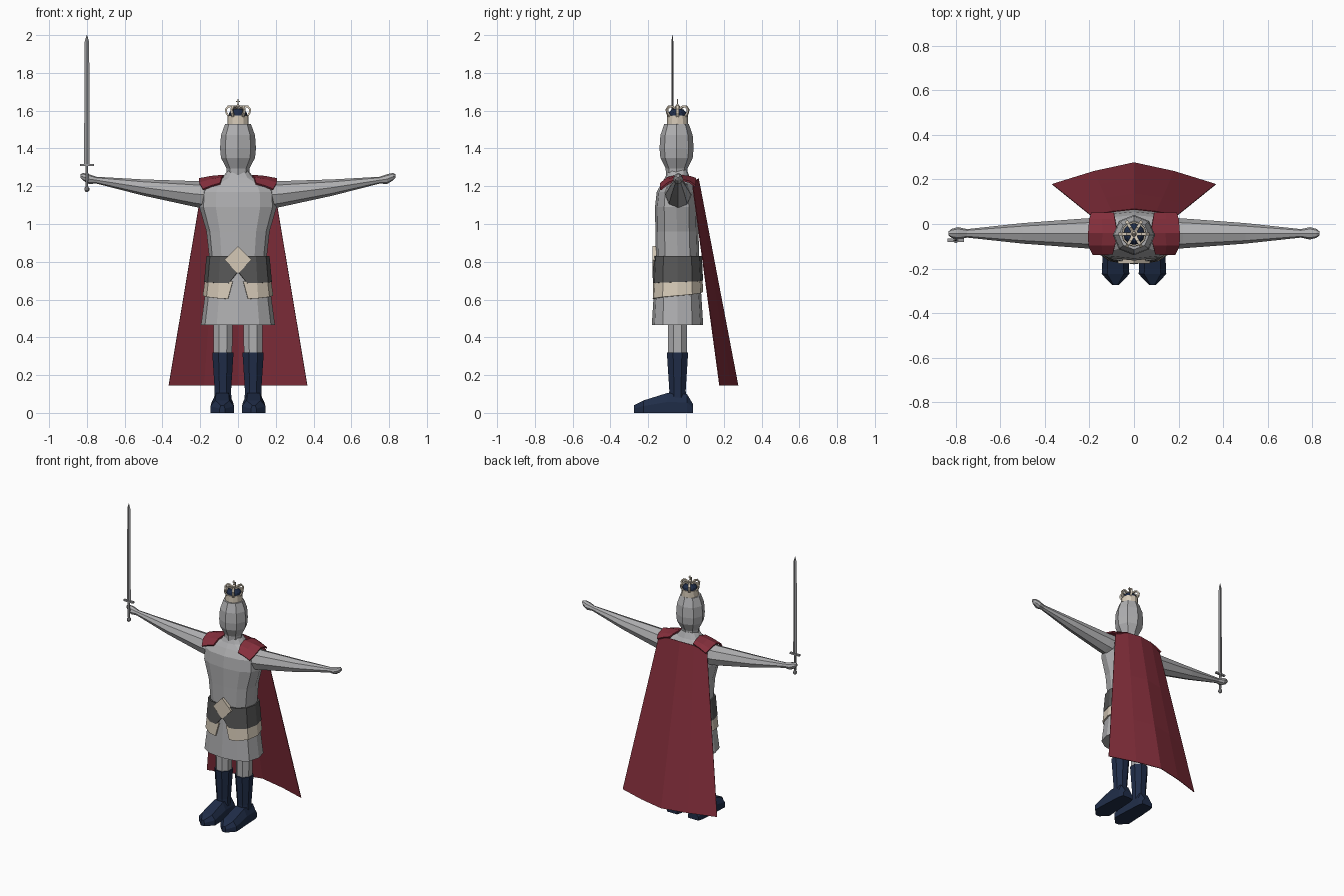
import bpy, bmesh, math
from mathutils import Vector, Matrix

if "Cube" in bpy.data.objects:
    bpy.data.objects.remove(bpy.data.objects["Cube"])


def material(name, rgb):
    m = bpy.data.materials.new(name)
    m.diffuse_color = (*rgb, 1)
    m.use_nodes = True
    m.node_tree.nodes["Principled BSDF"].inputs["Base Color"].default_value = m.diffuse_color
    return m


GREY = material("light grey", (0.43, 0.43, 0.44))
DARK = material("charcoal", (0.095, 0.095, 0.095))
RED = material("crimson", (0.235, 0.028, 0.045))
CREAM = material("cream", (0.66, 0.58, 0.47))
NAVY = material("navy", (0.014, 0.026, 0.065))
STEEL = material("steel", (0.33, 0.33, 0.34))


def loft(name, strands, mat, closed=True, mirror=False, thick=0):
    """Skin each strand (a list of equal-length point rings) into one object."""
    bm = bmesh.new()
    for rings in strands:
        vs = [[bm.verts.new(p) for p in r] for r in rings]
        n = len(vs[0])
        for a, b in zip(vs, vs[1:]):
            for i in range(n if closed else n - 1):
                j = (i + 1) % n
                bm.faces.new((a[i], a[j], b[j], b[i]))
        if closed:
            bm.faces.new(vs[0])
            bm.faces.new(vs[-1])
    bmesh.ops.recalc_face_normals(bm, faces=bm.faces)
    me = bpy.data.meshes.new(name)
    bm.to_mesh(me)
    bm.free()
    me.materials.append(mat)
    ob = bpy.data.objects.new(name, me)
    bpy.context.collection.objects.link(ob)
    if thick:
        s = ob.modifiers.new("thickness", 'SOLIDIFY')
        s.thickness, s.offset = thick, 0
    if mirror:
        ob.modifiers.new("mirror", 'MIRROR')
    return ob


def oval(n, hu, hv, p=2.0, turn=0.0):
    """Rounded outline, first point at the front (-v)."""
    out = []
    for i in range(n):
        a = 2 * math.pi * (i + turn) / n - math.pi / 2
        c, s = math.cos(a), math.sin(a)
        out.append((math.copysign(abs(c) ** (2 / p), c) * hu,
                    math.copysign(abs(s) ** (2 / p), s) * hv))
    return out


def flat_ring(n, z, hx, yc, hy, xc=0, p=2.0, turn=0.0):
    return [Vector((xc + u, yc + v, z)) for u, v in oval(n, hx, hy, p, turn)]


# Tunic: z, half width, y centre, half depth
N = 12
TUNIC = [(.465, .196, -.045, .136), (.69, .166, -.045, .122), (.83, .153, -.045, .115),
         (.96, .167, -.048, .114), (1.09, .205, -.05, .114), (1.17, .2, -.05, .105),
         (1.215, .17, -.045, .085), (1.245, .085, -.045, .066), (1.285, .052, -.045, .05)]
loft("tunic", [[flat_ring(N, z, w, y, d, p=2.5) for z, w, y, d in TUNIC]], GREY)


def on_tunic(t, z, off):
    """Point at fractional outline position t on the tunic, pushed outwards."""
    for a, b in zip(TUNIC, TUNIC[1:]):
        if a[0] <= z <= b[0]:
            f = (z - a[0]) / (b[0] - a[0])
            w, y, d = [a[k] + (b[k] - a[k]) * f for k in (1, 2, 3)]
            ring = flat_ring(N, z, w + off, y, d + off, p=2.5)
            i = int(t) % N
            return ring[i].lerp(ring[(i + 1) % N], t - int(t))


def wrap(name, rows, mat, off):
    """Band round the tunic, open at the front; rows are (z, back z, gap)."""
    strand = []
    for zf, zb, gap in rows:
        ts = [gap] + list(range(1, N)) + [N - gap]
        strand.append([on_tunic(t, zf + (zb - zf) * (1 - abs(t - N / 2) / (N / 2)), off)
                       for t in ts])
    loft(name, [strand], mat, closed=False, thick=.01)


wrap("belt", [(.685, .70, .48), (.745, .745, .02), (.83, .83, .02)], DARK, .009)
wrap("hip_band", [(.60, .64, .5), (.695, .712, .28)], CREAM, .006)

# Diamond buckle
loft("buckle", [[[Vector((x, y, .81 + z)) for x, z in
                  ((0, -.073), (.071, 0), (0, .073), (-.071, 0))] for y in (-.155, -.178)]], CREAM)

# Head
loft("head", [[flat_ring(8, z, w, -.05, w * .95) for z, w in
               ((1.25, .058), (1.295, .061), (1.35, .09), (1.40, .095), (1.47, .09), (1.53, .068))]], GREY)

# Arms with hands: x, z centre, half height, half depth
ARM = [(.16, 1.155, .075, .07), (.22, 1.158, .069, .067), (.5, 1.193, .043, .046),
       (.75, 1.232, .018, .019), (.79, 1.238, .026, .028), (.82, 1.25, .02, .02), (.834, 1.255, .009, .008)]
loft("arms", [[[Vector((x, -.042 + u, zc + v)) for u, v in oval(8, hy, hz)]
               for x, zc, hz, hy in ARM]], GREY, mirror=True)

# Legs, boots and feet
loft("legs", [[flat_ring(8, z, r, -.045, r, .08, turn=.5) for z, r in ((.3, .053), (.55, .056))]],
     GREY, mirror=True)
loft("boot_shafts", [[flat_ring(8, z, r, -.045, r, .08, turn=.5) for z, r in
                      ((.04, .05), (.12, .047), (.32, .061))]], NAVY, mirror=True)
FOOT = [(.038, .04, .045), (.005, .05, .1), (-.1, .056, .105), (-.225, .062, .066), (-.275, .014, .04)]
loft("feet", [[[Vector((.083 + u * hw, y, v * t)) for u, v in
                ((-1, 0), (-1, .55), (-.6, 1), (.6, 1), (1, .55), (1, 0))]
               for y, hw, t in FOOT]], NAVY, mirror=True)

# Cape and shoulder pads
rows = []
for f in (0, .33, .67, 1):
    top = [(.19, .035, 1.2), (.1, .055, 1.235), (0, .066, 1.24)]
    low = [(.367, .178, .145), (.18, .236, .145), (0, .275, .145)]
    half = [Vector(a).lerp(Vector(b), f) for a, b in zip(top, low)]
    rows.append(half + [Vector((-p.x, p.y, p.z)) for p in half[1::-1]])
loft("cape", [rows], RED, closed=False, thick=.004)
PAD = [(.05, .09, 1.24, .19, 1.2), (.02, .085, 1.25, .2, 1.222), (-.04, .075, 1.256, .205, 1.238),
       (-.095, .085, 1.245, .204, 1.215), (-.135, .095, 1.213, .185, 1.182)]
loft("shoulder_pads", [[[Vector((xi, y, zi)), Vector(((xi + xo) / 2, y, (zi + zo) / 2 + .003)),
                         Vector((xo, y, zo))] for y, xi, zi, xo, zo in PAD]],
     RED, closed=False, mirror=True, thick=.01)

# Crown: band, cap, six arches and a cross
CY = -.045
loft("crown_band", [[flat_ring(12, z, r, CY, r) for z, r in ((1.52, .057), (1.575, .055))]], CREAM)
loft("crown_cap", [[flat_ring(12, z, r, CY, r) for z, r in
                    ((1.57, .049), (1.59, .046), (1.605, .033), (1.613, .008))]], NAVY)
PATH = [Vector(p) for p in ((.05, 1.57), (.062, 1.59), (.064, 1.607), (.052, 1.622),
                            (.035, 1.623), (.018, 1.612), (.0, 1.608))]
arches = []
for k in range(6):
    spin = Matrix.Rotation(k * math.pi / 3, 3, 'Z')
    strand = []
    for i, p in enumerate(PATH):
        t = (PATH[min(i + 1, 6)] - PATH[max(i - 1, 0)]).normalized()
        nrm = Vector((t.y, -t.x)) * .005
        strand.append([spin @ Vector((p.x + s * nrm.x, w, p.y + s * nrm.y)) + Vector((0, CY, 0))
                       for s, w in ((1, -.007), (1, .007), (-1, .007), (-1, -.007))])
    arches.append(strand)
loft("crown_arches", arches, CREAM)


def box(cx, cy, z0, z1, hx, hy):
    return [flat_ring(4, z, hx * 2 ** .5, cy, hy * 2 ** .5, cx, turn=.5) for z in (z0, z1)]


loft("crown_cross", [flat and box(0, CY, *flat) for flat in
                     ((1.63, 1.662, .003, .003), (1.646, 1.652, .011, .003))], CREAM)
loft("crown_orb", [[flat_ring(8, z, r, CY, r) for z, r in
                    ((1.605, .005), (1.612, .012), (1.625, .012), (1.634, .004))]], CREAM)

# Sword held upright in the right hand
SX, SY = -.8, -.072
loft("sword_blade", [[flat_ring(4, z, w, SY, d, SX) for z, w, d in
                      ((1.31, .015, .005), (1.965, .012, .005), (2.0, .001, .001))]], STEEL)
loft("sword_guard", [box(SX, SY, 1.307, 1.318, .037, .008)], STEEL)
loft("sword_grip", [[flat_ring(6, z, r, SY, r, SX) for z, r in
                     ((1.195, .007), (1.25, .009), (1.31, .007))]], STEEL)
loft("sword_pommel", [[flat_ring(8, z, r, SY, r, SX) for z, r in
                       ((1.17, .006), (1.178, .013), (1.19, .013), (1.2, .006))]], STEEL)
